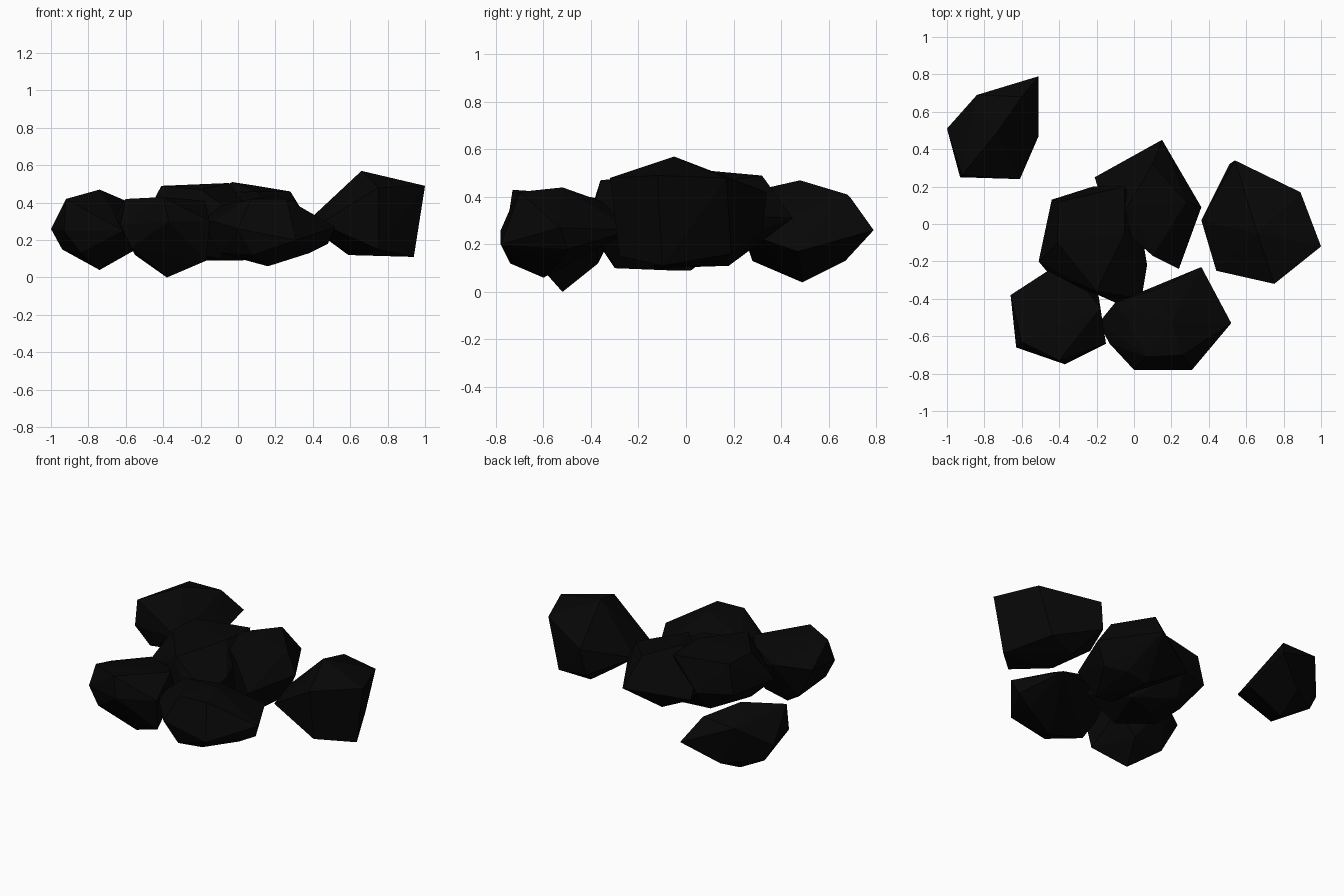
import bpy, bmesh

# one near-black coal colour
coal = bpy.data.materials.new("coal black")
coal.diffuse_color = (0.002, 0.002, 0.002, 1)


def lump(name, *corners):
    """Faceted stone: the convex skin around a few corner points."""
    bm = bmesh.new()
    for c in corners:
        bm.verts.new(c)
    res = bmesh.ops.convex_hull(bm, input=bm.verts[:])
    loose = {v for v in res["geom_interior"] if isinstance(v, bmesh.types.BMVert)}
    bmesh.ops.delete(bm, geom=list(loose), context='VERTS')
    # merge nearly flat triangles into broad facets
    bmesh.ops.dissolve_limit(bm, angle_limit=0.06, verts=bm.verts[:], edges=bm.edges[:])
    bmesh.ops.recalc_face_normals(bm, faces=bm.faces[:])
    me = bpy.data.meshes.new(name)
    bm.to_mesh(me)
    bm.free()
    me.materials.append(coal)
    ob = bpy.data.objects.new(name, me)
    bpy.context.collection.objects.link(ob)
    return ob


# separate lump at the back left
lump("back_left_lump",
     (-.84, .69, .40), (-.60, .68, .41), (-.51, .79, .26), (-.51, .47, .17),
     (-.61, .24, .25), (-.92, .26, .42), (-.93, .25, .25), (-1, .51, .26),
     (-.74, .48, .47), (-.94, .52, .15), (-.84, .28, .13),
     (-.74, .49, .04), (-.72, .67, .13))

# tall lump on the right
lump("right_lump",
     (.54, .34, .42), (.51, .32, .25), (.80, .19, .16), (.89, .17, .48),
     (1, -.12, .49), (.75, -.32, .48), (.44, -.25, .29), (.36, .02, .29),
     (.66, -.05, .57), (.94, -.10, .11), (.75, -.28, .15), (.59, -.06, .12),
     (.60, .14, .13))

# front left lump, touching the ground
lump("front_left_lump",
     (-.63, -.66, .28), (-.60, -.63, .42), (-.40, -.73, .43), (-.66, -.38, .33),
     (-.46, -.25, .36), (-.38, -.52, 0), (-.57, -.65, .16), (-.55, -.40, .12),
     (-.17, -.60, .09), (-.37, -.75, .30), (-.15, -.64, .30), (-.18, -.45, .41),
     (-.25, -.36, .39), (-.19, -.38, .26), (-.32, -.37, .12))

# front lump
lump("front_lump",
     (.52, -.53, .27), (.48, -.50, .18), (.36, -.23, .26), (.38, -.53, .13),
     (.31, -.78, .20), (0, -.78, .26), (.08, -.74, .12), (.16, -.60, .06),
     (.07, -.71, .42), (.26, -.70, .42), (.20, -.52, .44), (-.19, -.53, .30),
     (-.10, -.42, .38), (.12, -.35, .38), (-.10, -.60, .13), (-.13, -.64, .30))

# middle lump
lump("middle_lump",
     (-.44, .13, .30), (-.40, .12, .49), (-.40, -.05, .20), (-.51, -.20, .30),
     (-.41, -.10, .49), (-.20, -.36, .47), (-.05, -.05, .505), (.04, -.40, .30),
     (.07, -.22, .35), (-.17, -.05, .09), (-.10, -.30, .10), (-.05, .20, .49),
     (-.22, .20, .28), (.03, .02, .09), (-.10, -.42, .28), (-.46, -.26, .28),
     (-.34, -.20, .14), (-.25, .10, .15))

# back lump
lump("back_lump",
     (.15, .45, .31), (.28, .12, .46), (.10, .32, .49), (.36, .09, .33),
     (-.03, .10, .51), (-.21, .25, .25), (.24, -.24, .30), (.20, .17, .14),
     (.05, .18, .11), (.08, -.12, .10), (-.15, .05, .45), (.10, -.17, .46),
     (.18, -.14, .11), (.30, .08, .18))
